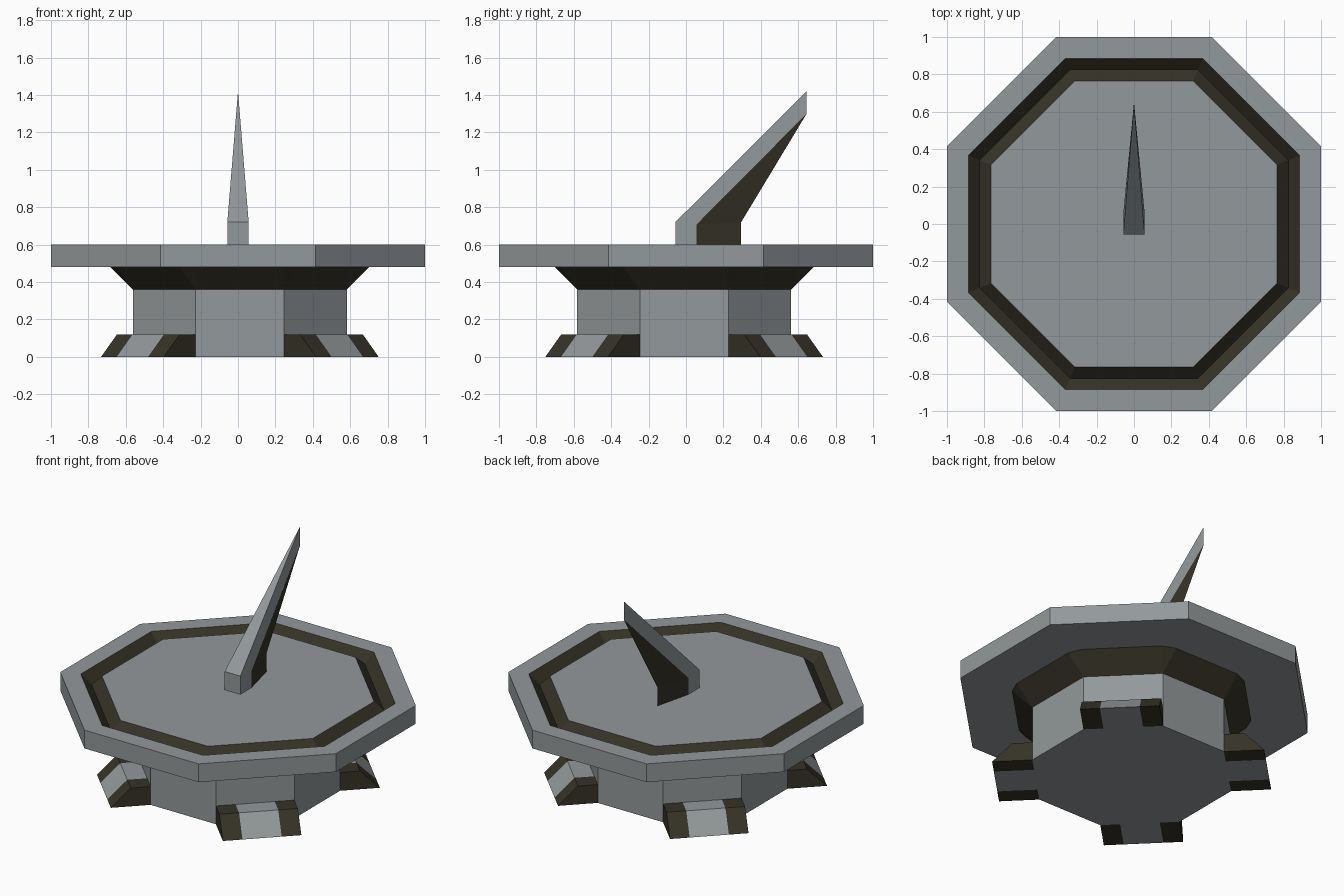
import bpy, bmesh, math
from mathutils import Vector, Matrix

if "Cube" in bpy.data.objects:
    bpy.data.objects.remove(bpy.data.objects["Cube"])


def material(name, rgb):
    m = bpy.data.materials.new(name)
    m.diffuse_color = (*rgb, 1)
    m.use_nodes = True
    m.node_tree.nodes["Principled BSDF"].inputs["Base Color"].default_value = m.diffuse_color
    return m


STONE = material("grey stone", (0.29, 0.315, 0.325))
DARK = material("dark bronze", (0.036, 0.032, 0.019))


def loft(name, sections, bands, caps=(0, 0)):
    """Skin matching closed sections; bands gives a material index per gap."""
    bm = bmesh.new()
    rings = [[bm.verts.new(p) for p in s] for s in sections]
    n = len(rings[0])
    for a, b, mat in zip(rings, rings[1:], bands):
        for i in range(n):
            j = (i + 1) % n
            bm.faces.new((a[i], a[j], b[j], b[i])).material_index = mat
    bm.faces.new(rings[0][::-1]).material_index = caps[0]
    bm.faces.new(rings[-1]).material_index = caps[1]
    bmesh.ops.remove_doubles(bm, verts=bm.verts, dist=1e-5)
    bmesh.ops.recalc_face_normals(bm, faces=bm.faces)
    me = bpy.data.meshes.new(name)
    bm.to_mesh(me)
    bm.free()
    me.materials.append(STONE)
    me.materials.append(DARK)
    ob = bpy.data.objects.new(name, me)
    bpy.context.collection.objects.link(ob)
    return ob


def octagon(apothem, z, cx=0.0, cy=0.0):
    r = apothem / math.cos(math.pi / 8)
    return [(cx + r * math.cos(math.pi / 8 + k * math.pi / 4),
             cy + r * math.sin(math.pi / 8 + k * math.pi / 4), z) for k in range(8)]


# Dial plate with a dark V groove
profile = [(1, .48), (1, .6), (.885, .6), (.825, .54), (.765, .6)]
loft("dial_plate", [octagon(a, z) for a, z in profile], [0, 0, 1, 1])

# Pedestal column, slightly off centre
CX, CY, A = .01, -.01, .572
HALF = A * math.tan(math.pi / 8)
loft("pedestal_column", [octagon(A, 0, CX, CY), octagon(A, .36, CX, CY)], [0])


# Flared collar with clipped corners: each side is pushed straight outward
def sides(apothem, z):
    pts = []
    for k in range(8):
        rot = Matrix.Rotation(k * math.pi / 4, 3, 'Z')
        for t in (-HALF, HALF):
            pts.append(rot @ Vector((apothem, t, z)) + Vector((CX, CY, 0)))
    return pts


loft("collar", [sides(A, .36), sides(A + .12, .48)], [1], (1, 1))

# Feet on the four diagonal sides: stone middle, dark ends
foot_profile = [(A, 0), (A + .24, 0), (A + .12, .12), (A, .12)]
for k in range(4):
    rot = Matrix.Rotation(math.pi / 4 + k * math.pi / 2, 3, 'Z')
    strips = [[rot @ Vector((r, t, z)) + Vector((CX, CY, 0)) for r, z in foot_profile]
              for t in (-HALF, -HALF / 2, HALF / 2, HALF)]
    loft(f"foot_{k + 1}", strips, [1, 0, 1], (1, 1))


# Gnomon: stone blade tapering to a vertical edge
def blade(w, y0, z0, y1, z1):
    return [(-w, y0, z0), (w, y0, z0), (w, y1, z1), (-w, y1, z1)]


W = .057
loft("gnomon_blade", [blade(W, -.057, .6, .057, .6),
                      blade(W, -.057, .72, .057, .708),
                      blade(0, .645, 1.42, .645, 1.30)], [0, 0])


# Dark wedge-shaped support behind the blade
def wedge(z0, z1):
    return [(-W, .057, z0), (W, .057, z0), (0, .295, z1)]


bm_tip = [(-.0005, .645, 1.30), (.0005, .645, 1.30), (0, .6455, 1.301)]
loft("gnomon_support", [wedge(.6, .6), wedge(.708, .72), bm_tip], [1, 1], (1, 1))
